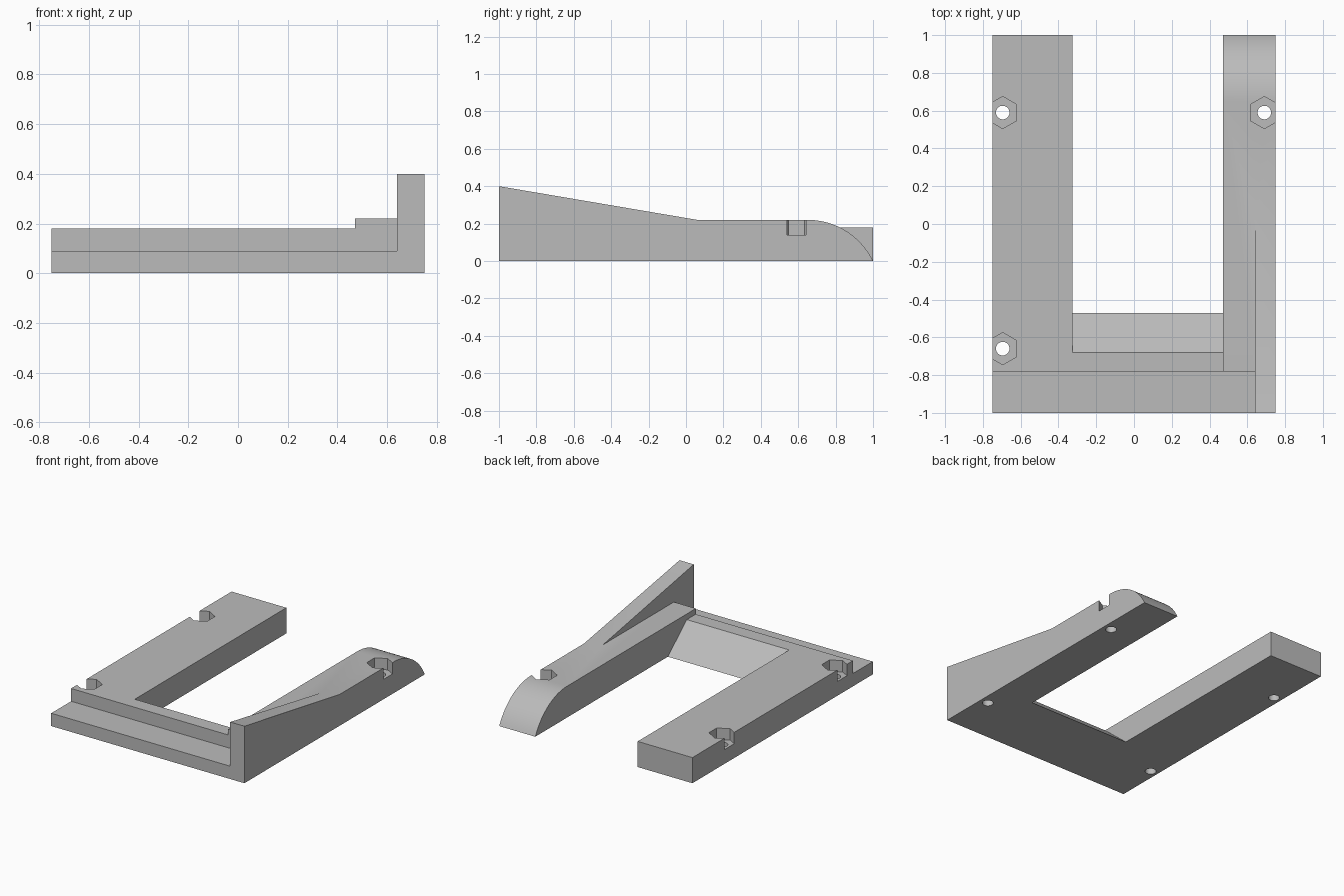
import bpy, bmesh, math

if "Cube" in bpy.data.objects:
    bpy.data.objects.remove(bpy.data.objects["Cube"])

grey = bpy.data.materials.new("plain grey")
grey.diffuse_color = (0.5, 0.5, 0.5, 1)
grey.use_nodes = True
grey.node_tree.nodes["Principled BSDF"].inputs["Base Color"].default_value = grey.diffuse_color


def finish(name, bm):
    """Turn a bmesh into a grey object."""
    bmesh.ops.recalc_face_normals(bm, faces=bm.faces)
    mesh = bpy.data.meshes.new(name)
    bm.to_mesh(mesh)
    bm.free()
    mesh.materials.append(grey)
    obj = bpy.data.objects.new(name, mesh)
    bpy.context.collection.objects.link(obj)
    return obj


def side_prism(name, profile, x0, x1):
    """Extrude a (y, z) profile from x0 to x1."""
    bm = bmesh.new()
    face = bm.faces.new([bm.verts.new((x0, y, z)) for y, z in profile])
    ext = bmesh.ops.extrude_face_region(bm, geom=[face])["geom"]
    verts = [v for v in ext if isinstance(v, bmesh.types.BMVert)]
    bmesh.ops.translate(bm, verts=verts, vec=(x1 - x0, 0, 0))
    return finish(name, bm)


def box(name, x0, x1, y0, y1, z0, z1):
    return side_prism(name, [(y0, z0), (y1, z0), (y1, z1), (y0, z1)], x0, x1)


def post(name, sides, radius, x, y, z0, z1):
    """Upright prism with a corner pointing along y."""
    bm = bmesh.new()
    ring = [math.pi / 2 + 2 * math.pi * i / sides for i in range(sides)]
    face = bm.faces.new([bm.verts.new((x + radius * math.cos(a), y + radius * math.sin(a), z0))
                         for a in ring])
    ext = bmesh.ops.extrude_face_region(bm, geom=[face])["geom"]
    verts = [v for v in ext if isinstance(v, bmesh.types.BMVert)]
    bmesh.ops.translate(bm, verts=verts, vec=(0, 0, z1 - z0))
    return finish(name, bm)


def combine(target, tool, operation):
    mod = target.modifiers.new(operation, 'BOOLEAN')
    mod.operation, mod.solver, mod.object = operation, 'EXACT', tool
    bpy.context.view_layer.objects.active = target
    bpy.ops.object.modifier_apply(modifier=mod.name)
    bpy.data.objects.remove(tool)


# Left arm
frame = box("u_frame", -0.75, -0.325, -0.78, 1, 0, 0.18)

# Low front ledge
ledge = box("front_ledge", -0.75, 0.70, -1, -0.72, 0, 0.09)

# Crossbar with sloping inner side
crossbar = side_prism("crossbar", [(-0.78, 0), (-0.47, 0), (-0.68, 0.18), (-0.78, 0.18)],
                      -0.45, 0.55)

# Right arm with rounded nose
R = 0.388
end = math.asin(0.35 / R)
nose = [(0.65 + R * math.sin(end * i / 24), 0.22 - R + R * math.cos(end * i / 24))
        for i in range(24)]
right_arm = side_prism("right_arm", [(-0.78, 0), (-0.78, 0.22)] + nose + [(1, 0)], 0.47, 0.75)

# Tapered side wall, ending a little later on its outer side
wall = side_prism("side_wall", [(-1, 0), (0.01, 0), (0.01, 0.22), (-1, 0.40)], 0.64, 0.75)
for v in wall.data.vertices:
    if v.co.x > 0.7 and v.co.y > 0:
        v.co.y = 0.06

for part in (ledge, crossbar, right_arm, wall):
    combine(frame, part, 'UNION')

# Screw holes and open hexagonal nut pockets
for x, y, floor in ((-0.695, 0.59, 0.10), (-0.695, -0.66, 0.10), (0.69, 0.59, 0.14)):
    combine(frame, post("nut_pocket", 6, 0.085, x, y, floor, 0.5), 'DIFFERENCE')
    combine(frame, post("screw_hole", 32, 0.036, x, y, -0.1, 0.5), 'DIFFERENCE')
combine(frame, post("blind_hole", 32, 0.036, 0.69, -0.66, -0.1, 0.14), 'DIFFERENCE')

# Smooth the nose and holes, keep all other edges sharp
bpy.ops.object.select_all(action='DESELECT')
frame.select_set(True)
bpy.context.view_layer.objects.active = frame
bpy.ops.object.shade_smooth_by_angle(angle=math.radians(15))
